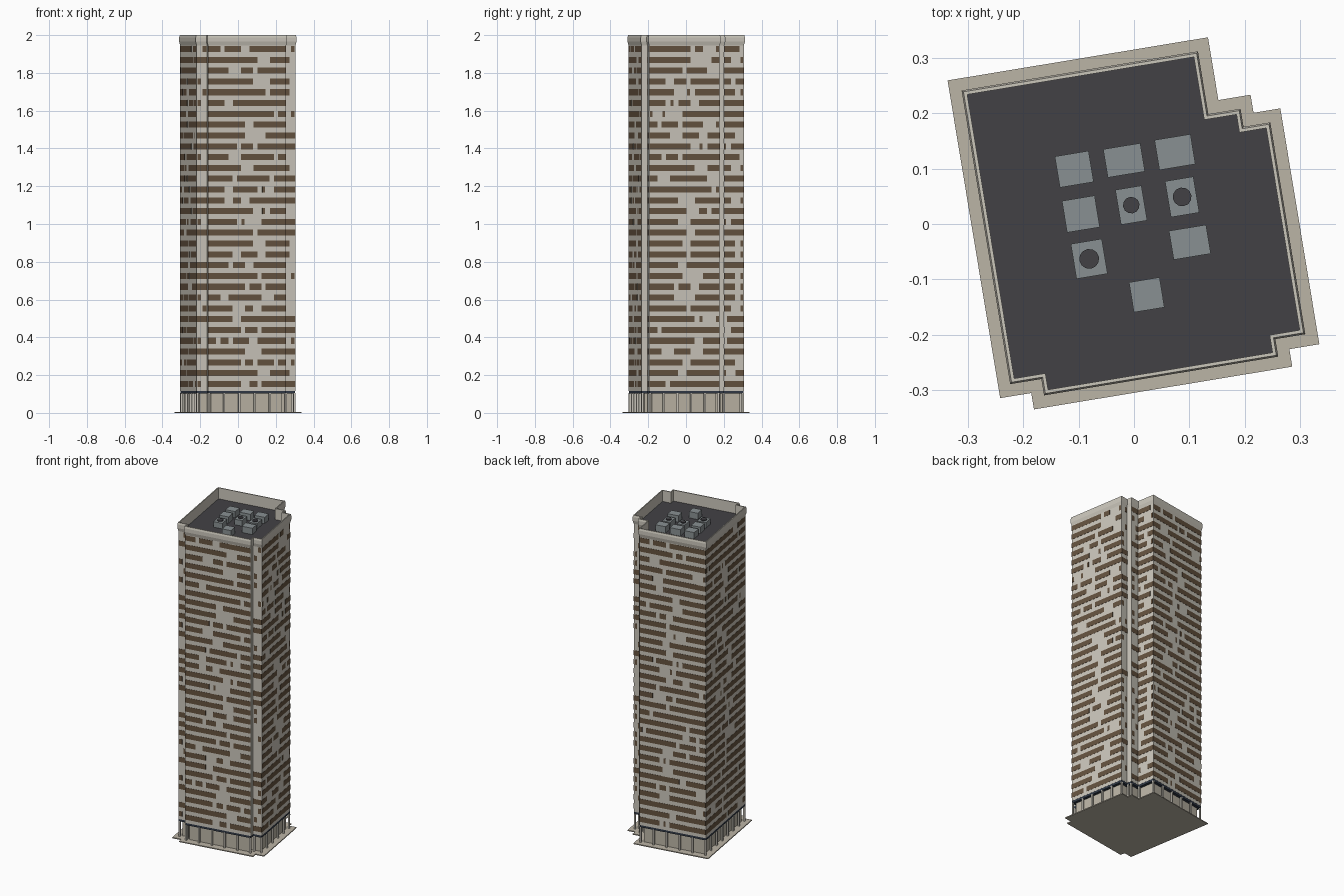
import bpy, bmesh, math, random
from mathutils import Vector, Matrix

if "Cube" in bpy.data.objects:
    bpy.data.objects.remove(bpy.data.objects["Cube"])

random.seed(7)
ROT = Matrix.Rotation(math.radians(9.4), 4, 'Z')   # tower is turned on its plot

# Stepped footprint (roof edge), counter-clockwise in the tower's own axes
FOOT = [(-.259, .28), (-.259, -.24), (-.202, -.24), (-.202, -.27), (.209, -.27), (.209, -.238),
        (.264, -.238), (.264, .132), (.215, .132), (.215, .165), (.156, .165), (.156, .28)]


def offset(d):
    """Footprint pushed outward by d (all corners are right angles)."""
    pts, n = [Vector(p) for p in FOOT], len(FOOT)
    out = []
    for i, p in enumerate(pts):
        a, b = (p - pts[i - 1]).normalized(), (pts[(i + 1) % n] - p).normalized()
        out.append(p + d * (Vector((a.y, -a.x)) + Vector((b.y, -b.x))))
    return out


def material(name, rgb):
    m = bpy.data.materials.new(name)
    m.diffuse_color = (*rgb, 1)
    m.use_nodes = True
    m.node_tree.nodes["Principled BSDF"].inputs["Base Color"].default_value = m.diffuse_color
    return m


STONE = material("pale_stone", (.60, .57, .50))
PAVE = material("paving", (.50, .46, .38))
BROWN = material("brown_glass", (.13, .085, .05))
NAVY = material("dark_band", (.03, .04, .06))
DARK = material("roof_dark", (.055, .053, .06))
METAL = material("metal_grey", (.25, .28, .29))


def finish(name, bm, mat):
    me = bpy.data.meshes.new(name)
    bm.transform(ROT)
    bm.to_mesh(me)
    bm.free()
    me.materials.append(mat)
    ob = bpy.data.objects.new(name, me)
    bpy.context.collection.objects.link(ob)
    return ob


def loft(name, profile, mat, bottom=True, top=True):
    """Sweep an (offset, height) profile round the footprint."""
    bm = bmesh.new()
    rings = [[bm.verts.new((p.x, p.y, z)) for p in offset(d)] for d, z in profile]
    n = len(FOOT)
    for lo, hi in zip(rings, rings[1:]):
        for i in range(n):
            j = (i + 1) % n
            bm.faces.new((lo[i], lo[j], hi[j], hi[i]))
    if bottom:
        bm.faces.new(rings[0][::-1])
    if top:
        bm.faces.new(rings[-1])
    return finish(name, bm, mat)


def box(bm, centre, size, angle=0):
    bmesh.ops.create_cube(bm, size=1, matrix=Matrix.Translation(centre)
                          @ Matrix.Rotation(angle, 4, 'Z') @ Matrix.Diagonal((*size, 1)))


# Main masses
loft("plinth", [(.031, 0), (.031, .006)], PAVE)
loft("lobby_wall", [(-.014, .006), (-.014, .104)], PAVE, False, False)
loft("lobby_top_band", [(.003, .102), (.003, .116)], NAVY, True, False)
loft("tower_wall", [(.004, .116), (.004, 1.945)], STONE, True, False)
loft("parapet", [(.004, 1.945), (.009, 1.965), (.009, 1.988), (.006, 2.0), (0, 2.0), (0, 1.93)],
     STONE, False, False)
bm = bmesh.new()
bm.faces.new([bm.verts.new((p.x, p.y, 1.93)) for p in offset(0)])
finish("roof_deck", bm, DARK)

# Window strips and lobby columns along every side
FLOORS, PITCH, FIRST, CELL = 32, .0572, .153, .021
windows, columns = bmesh.new(), bmesh.new()
ring = offset(.004)
for i, a in enumerate(ring):
    b = ring[(i + 1) % len(ring)]
    length, d = (b - a).length, (b - a).normalized()
    angle = math.atan2(d.y, d.x)
    bays = max(1, round(length / .08))
    for k in range(bays):
        p = a + d * (.005 + (length - .01) * k / bays)
        p = p - Vector((d.y, -d.x)) * .005
        box(columns, (p.x, p.y, .055), (.01, .01, .098), angle)
    if length < .04:
        continue
    cells = max(2, int(length / CELL))
    w = length / cells
    for f in range(FLOORS):
        solid = set()                       # blank stone panels in this row
        if cells > 6:
            for _ in range(random.choice((1, 2, 2, 3))):
                s = int(random.triangular(1, cells - 1, cells * .45))
                solid.update(range(s, s + random.choice((1, 1, 2, 3))))
        elif random.random() < .6:
            s = random.randrange(cells)
            solid.update(range(s, s + random.choice((1, 2))))
        start = None
        for c in range(cells + 1):
            glazed = c < cells and c not in solid
            if glazed and start is None:
                start = c
            elif not glazed and start is not None:
                # single cells become slim slots
                run = (c - start) * w - (.008 if c - start == 1 else .001)
                p = a + d * ((start + c) * w / 2)
                box(windows, (p.x, p.y, FIRST + f * PITCH), (run, .002, .032), angle)
                start = None
finish("window_strips", windows, BROWN)
finish("lobby_columns", columns, STONE)

# Rooftop plant: x, y, width, depth, height, fan radius
PLANT = [(-.108, .099, .062, .057, .04, 0), (-.018, .115, .068, .052, .04, 0), (.074, .13, .066, .055, .04, 0),
         (-.096, .018, .06, .058, .04, 0), (-.005, .034, .048, .064, .035, .015),
         (.087, .049, .052, .066, .035, .017), (-.081, -.063, .057, .064, .035, .018),
         (.101, -.033, .068, .053, .04, 0), (.023, -.128, .056, .055, .04, 0)]
units, fans = bmesh.new(), bmesh.new()
for x, y, w, dp, h, r in PLANT:
    p = ROT.inverted() @ Vector((x, y, 0))
    box(units, (p.x, p.y, 1.93 + h / 2), (w, dp, h))
    if r:
        bmesh.ops.create_cone(fans, cap_ends=True, segments=12, radius1=r, radius2=r, depth=.006,
                              matrix=Matrix.Translation((p.x, p.y, 1.932 + h)))
finish("rooftop_units", units, METAL)
finish("rooftop_fans", fans, DARK)
